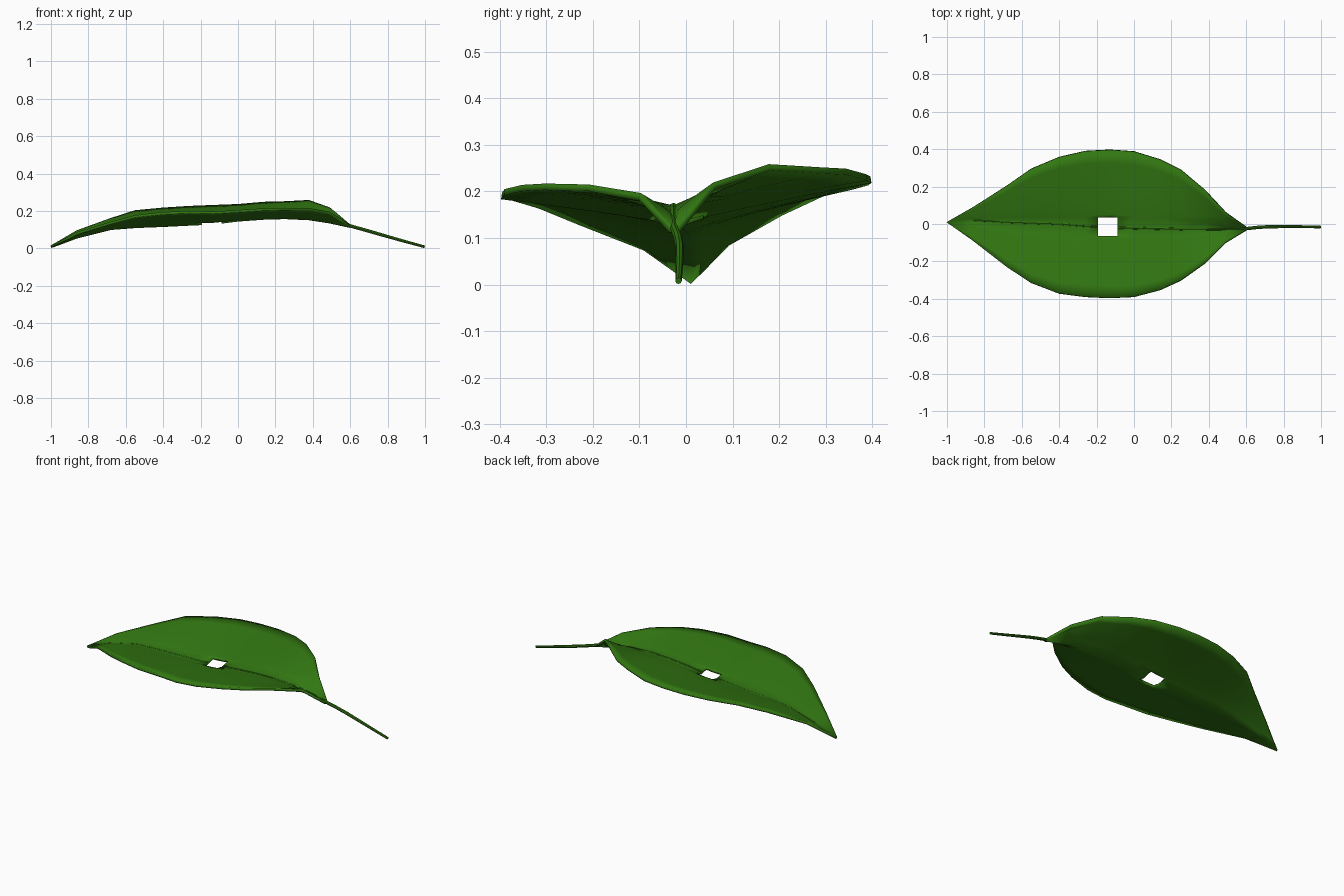
import bpy, bmesh
from mathutils import Vector

if "Cube" in bpy.data.objects:
    bpy.data.objects.remove(bpy.data.objects["Cube"])

green = bpy.data.materials.new("leaf green")
green.diffuse_color = (0.032, 0.185, 0.006, 1)
green.use_nodes = True
green.node_tree.nodes["Principled BSDF"].inputs["Base Color"].default_value = green.diffuse_color

# Blade stations: x, back edge (y, z), midrib (y, z), front edge (y, z)
STATIONS = [
    (-1.00, .010, .008, .010, .008, .010, .008),
    (-.86, .090, .090, .020, .060, -.090, .080),
    (-.68, .205, .155, .010, .105, -.230, .135),
    (-.55, .295, .197, .005, .115, -.315, .170),
    (-.40, .358, .211, .000, .121, -.372, .187),
    (-.26, .390, .220, -.010, .128, -.390, .193),
    (-.13, .397, .225, -.018, .134, -.396, .190),
    (.00, .388, .230, -.022, .150, -.390, .198),
    (.14, .345, .242, -.025, .160, -.353, .207),
    (.25, .290, .245, -.027, .163, -.303, .210),
    (.38, .180, .252, -.027, .157, -.210, .208),
    (.49, .062, .213, -.027, .140, -.100, .190),
    (.60, -.015, .120, -.025, .116, -.034, .118),
]
HOLE = (-.193, -.088, -.066, .036)  # x0, x1, y0, y1
N = 6


def finish(obj):
    bpy.context.view_layer.objects.active = obj
    bpy.ops.object.select_all(action='DESELECT')
    obj.select_set(True)
    bpy.ops.object.shade_smooth_by_angle(angle=0.7)


# Blade: lofted cross-sections folded upward from the midrib
bm = bmesh.new()
rows = []
for x, yb, zb, ym, zm, yf, zf in STATIONS:
    row = []
    for k in range(-N, N + 1):
        t = abs(k) / N
        ye, ze = (yb, zb) if k > 0 else (yf, zf)
        row.append(bm.verts.new((x, ym + (ye - ym) * t, zm + (ze - zm) * t ** .85)))
    rows.append(row)
for a, b in zip(rows, rows[1:]):
    for i in range(2 * N):
        bm.faces.new((a[i], b[i], b[i + 1], a[i + 1]))
bmesh.ops.remove_doubles(bm, verts=bm.verts, dist=1e-4)

# Square hole cut through the middle
x0, x1, y0, y1 = HOLE
for co, no in (((x0, 0, 0), (1, 0, 0)), ((x1, 0, 0), (1, 0, 0)),
               ((0, y0, 0), (0, 1, 0)), ((0, y1, 0), (0, 1, 0))):
    bmesh.ops.bisect_plane(bm, geom=bm.verts[:] + bm.edges[:] + bm.faces[:],
                           dist=1e-5, plane_co=co, plane_no=no)
inside = [f for f in bm.faces
          if x0 < f.calc_center_median().x < x1 and y0 < f.calc_center_median().y < y1]
bmesh.ops.delete(bm, geom=inside, context='FACES')
bmesh.ops.recalc_face_normals(bm, faces=bm.faces)
if sum(f.normal.z for f in bm.faces) < 0:
    bmesh.ops.reverse_faces(bm, faces=bm.faces[:])
me = bpy.data.meshes.new("leaf_blade")
bm.to_mesh(me)
bm.free()
blade = bpy.data.objects.new("leaf_blade", me)
bpy.context.collection.objects.link(blade)
me.materials.append(green)
finish(blade)
solid = blade.modifiers.new("thickness", 'SOLIDIFY')
solid.thickness = .014
solid.offset = 0


def tube(name, pts):
    """Tapered round strand through (x, y, z, radius) points."""
    cu = bpy.data.curves.new(name, 'CURVE')
    cu.dimensions = '3D'
    cu.bevel_depth = 1
    cu.bevel_resolution = 2
    cu.use_fill_caps = True
    sp = cu.splines.new('POLY')
    sp.points.add(len(pts) - 1)
    for p, (x, y, z, r) in zip(sp.points, pts):
        p.co = (x, y, z, 1)
        p.radius = r
    cu.materials.append(green)
    obj = bpy.data.objects.new(name, cu)
    bpy.context.collection.objects.link(obj)
    bpy.context.view_layer.objects.active = obj
    bpy.ops.object.select_all(action='DESELECT')
    obj.select_set(True)
    bpy.ops.object.convert(target='MESH')
    finish(bpy.context.view_layer.objects.active)


# Midrib on both sides of the hole, then the stalk
mid = [(s[0], s[3], s[4] + .004, .006 + .003 * (s[0] + 1) / 1.6) for s in STATIONS]
tube("midrib_tip", mid[1:5] + [(-.26, -.010, .132, .0075), (x0, -.014, .135, .0075)])
tube("midrib_base_and_stalk", [(x1, -.020, .143, .008)] + mid[7:] + [
    (.66, -.018, .103, .009), (.73, -.014, .083, .009),
    (.87, -.014, .043, .008), (.998, -.016, .008, .007)])
